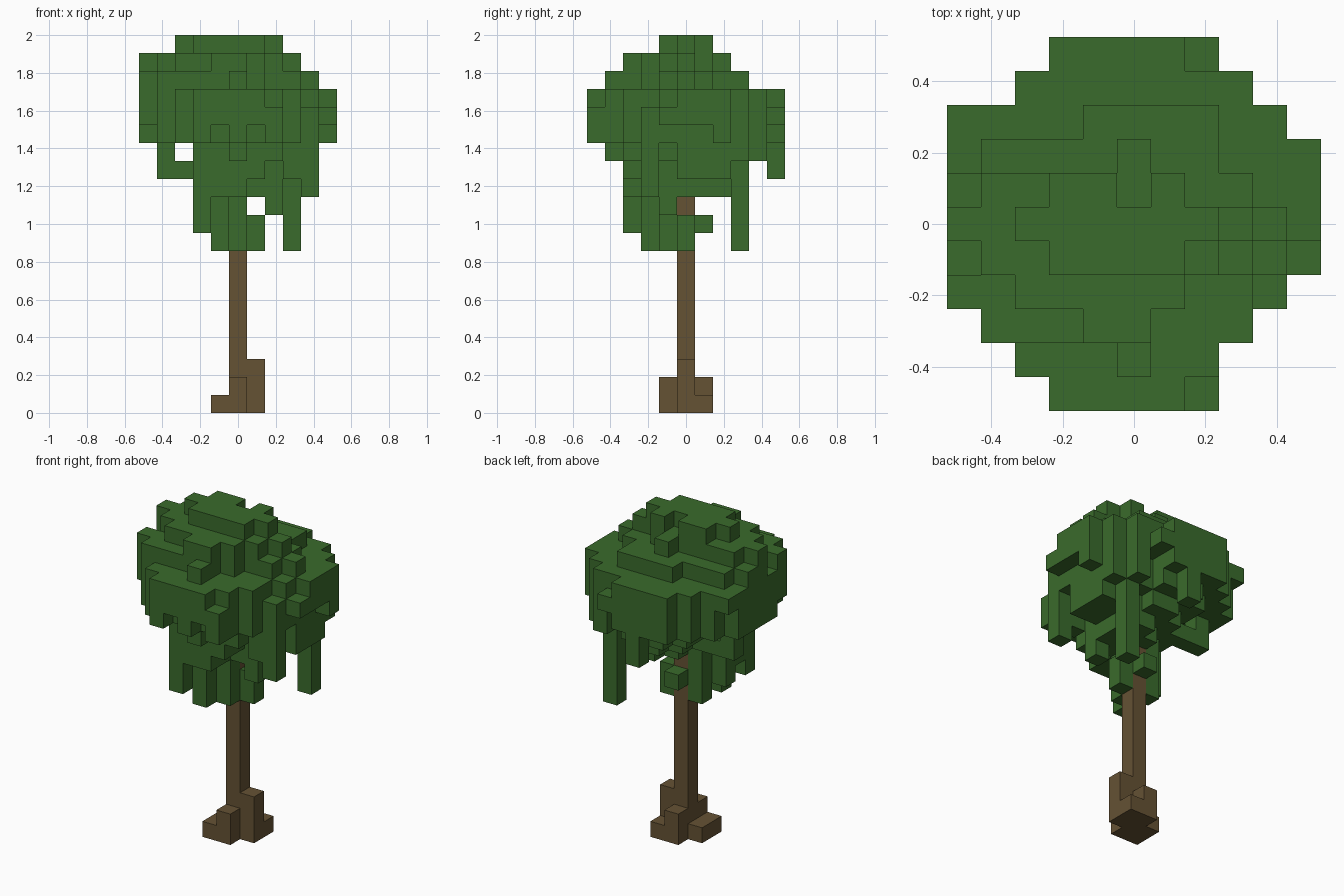
import bpy
import bmesh
from mathutils import Vector

UNIT = 2 / 21  # edge length of one block


def remove_default_cube():
    cube = bpy.data.objects.get("Cube")
    if cube:
        bpy.data.objects.remove(cube, do_unlink=True)


def make_material(name, colour):
    material = bpy.data.materials.new(name)
    material.use_nodes = True
    material.diffuse_color = (*colour, 1)
    shader = material.node_tree.nodes["Principled BSDF"]
    shader.inputs["Base Color"].default_value = (*colour, 1)
    shader.inputs["Roughness"].default_value = 0.9
    return material


def column(x, y, bottom, top):
    """Blocks stacked from the bottom level up to, but not including, the top."""
    return {(x, y, z) for z in range(bottom, top)}


def tier(bottom, top, back_row, spans):
    """Rows of blocks from back to front, each with a first and last x."""
    blocks = set()
    for step, (first, last) in enumerate(spans):
        for x in range(first, last + 1):
            blocks |= column(x, back_row - step, bottom, top)
    return blocks


def build_blocks(name, blocks, material):
    """Skin a set of blocks with only its outward faces."""
    bm = bmesh.new()
    corners = {}

    def corner(point):
        key = tuple(round(2 * value) for value in point)
        if key not in corners:
            corners[key] = bm.verts.new(point * UNIT)
        return corners[key]

    for block in blocks:
        centre = Vector(block) + Vector((0, 0, 0.5))
        for axis in range(3):
            for sign in (-1, 1):
                normal = Vector((0, 0, 0))
                normal[axis] = sign
                if tuple(int(a + b) for a, b in zip(block, normal)) in blocks:
                    continue
                side = Vector((0, 0, 0))
                side[(axis + 1) % 3] = 1
                up = normal.cross(side)
                ring = [(-side - up), (side - up), (side + up), (up - side)]
                bm.faces.new([corner(centre + (normal + edge) / 2) for edge in ring])

    mesh = bpy.data.meshes.new(name)
    bm.to_mesh(mesh)
    bm.free()
    mesh.materials.append(material)
    obj = bpy.data.objects.new(name, mesh)
    bpy.context.collection.objects.link(obj)


remove_default_cube()
bark = make_material("bark brown", (0.130, 0.084, 0.034))
leaf = make_material("leaf green", (0.042, 0.147, 0.025))

# Trunk with spreading root blocks
trunk = column(0, 0, 0, 14)
roots = [(1, 0, 3), (0, -1, 2), (0, 1, 2), (-1, 0, 1), (-1, -1, 1), (1, 1, 1)]
for x, y, height in roots:
    trunk |= column(x, y, 0, height)

# Stepped crown, from the top cap down to the wide brim
cap = tier(20, 21, 1, [(-2, 1), (-3, 2), (-2, 1)]) - {(0, 1, 20)}
upper = tier(19, 20, 2, [(0, 0), (-4, 1), (-5, 3), (-4, 2), (-3, 1), (-1, 0)])
middle = tier(18, 19, 3, [(-1, 2), (-4, 2), (-5, 3), (-5, 4),
                          (-4, 3), (-5, 1), (-4, 0), (0, 0)])
brim = tier(15, 18, 5, [(-2, 2), (-3, 3), (-5, 4), (-5, 5), (-5, 5), (-5, 5),
                        (-5, 5), (-5, 4), (-4, 3), (-3, 2), (-2, 2)])

# Gaps in the edge of the brim
gaps = {(2, -5, 17), (2, 5, 17), (-1, -5, 15), (1, -5, 15), (-5, -2, 15),
        (5, -1, 15), (5, 0, 15), (5, 1, 15), (5, -1, 17), (4, -2, 17),
        (2, 4, 15), (2, 5, 15), (-5, 3, 15), (-5, 3, 16)}

# Underside of the crown, narrowing towards the trunk
under = tier(14, 15, 4, [(-1, 1), (-2, 4), (-2, 4), (-2, 4), (-2, 4),
                         (-2, 3), (-2, 3), (-2, 2), (0, 0)])
core = tier(13, 14, 3, [(0, 1), (-1, 2), (-2, 2), (-2, 2),
                        (-2, 2), (-2, 1), (-2, 1)])
base = tier(12, 13, 2, [(1, 2), (0, 2), (-1, 2), (-2, 2), (-2, 0), (-2, 0)])
crown = cap | upper | middle | (brim - gaps) | under | core | base

# Hanging leaf strands: x, y, bottom level
strands = [(3, 3, 9), (-2, -3, 10), (-1, -2, 9), (0, -1, 9), (-1, 0, 9),
           (-2, -1, 10), (-1, -1, 10), (2, -1, 11), (-2, -2, 11),
           (4, -2, 12), (4, 0, 13), (4, 1, 13), (4, 2, 13), (3, 0, 13),
           (3, 1, 13), (3, 2, 13), (3, -2, 13), (3, 4, 14), (0, 5, 13),
           (-4, 1, 13)]
for x, y, bottom in strands:
    crown |= column(x, y, bottom, 15)

# Loose leaves around the trunk
crown |= column(1, 0, 9, 11) | {(0, 1, 10), (-3, 1, 13)}
crown -= trunk

build_blocks("trunk", trunk, bark)
build_blocks("leaf_crown", crown, leaf)
